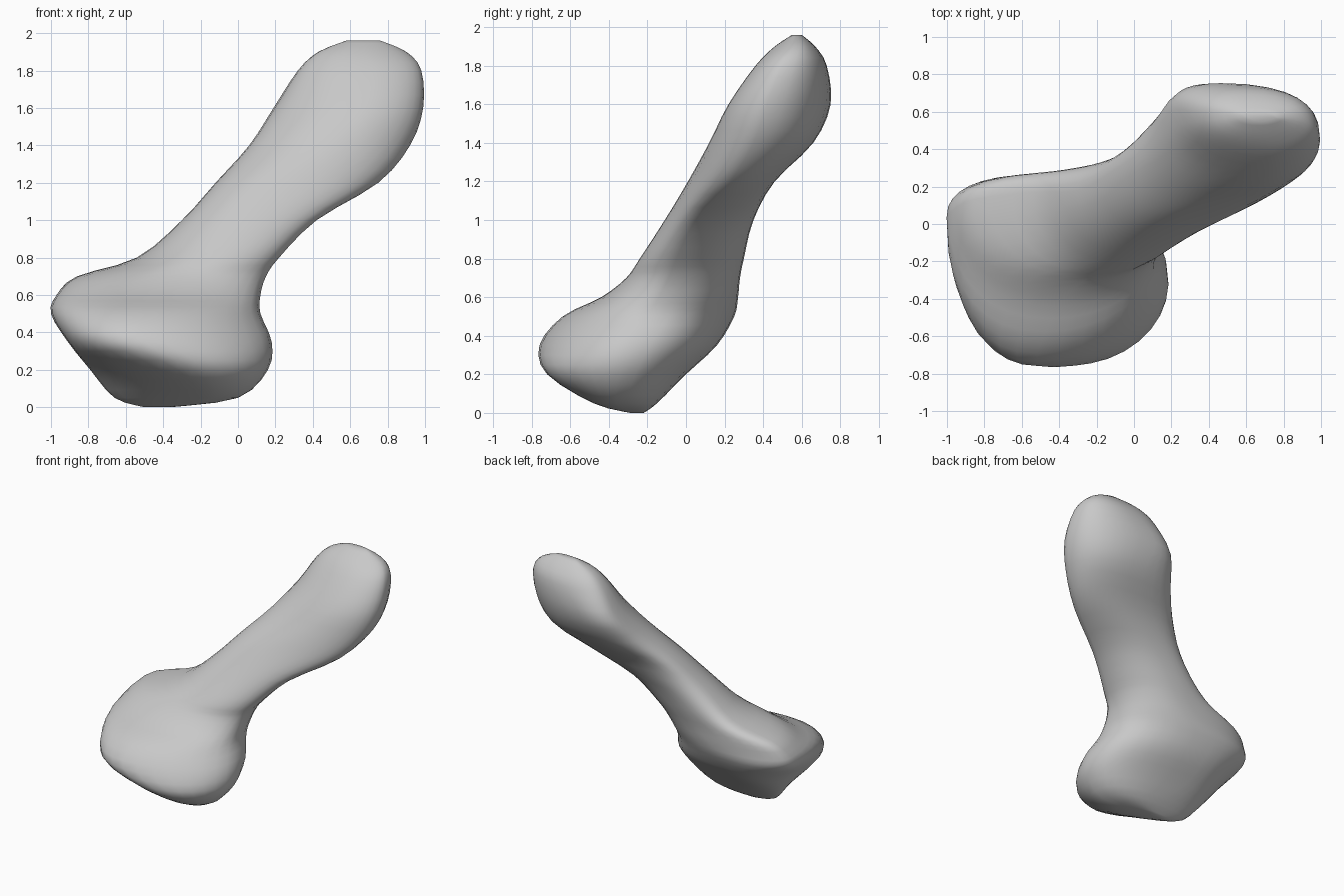
import bpy
import bmesh
import math
from mathutils import Vector

default_cube = bpy.data.objects.get("Cube")
if default_cube:
    bpy.data.objects.remove(default_cube, do_unlink=True)

QUADRANT_STEPS = 8
RINGS_BETWEEN = 3

# Cross-sections in hundredths: height, then the x, y of the
# left-hand, front, right-hand and rear extremes of each section
SECTIONS = [
    (0, -50, -24, -40, -29, -36, -25, -42, -22),
    (5, -66, -22, -16, -48, 0, -36, -36, -15),
    (20, -79, -18, -24, -72, 16, -35, -50, 0),
    (35, -91, -22, -50, -76, 18, -30, -54, 16),
    (50, -100, 0, -50, -64, 12, -20, -56, 25),
    (60, -97, 7, -40, -44, 12, -14, -42, 27),
    (70, -86, 13, -28, -31, 15, -9, -30, 28),
    (80, -54, 17, -12, -24, 22, -5, -22, 30),
    (100, -30, 18, 3, -11, 42, 5, -2, 35),
    (120, -12, 28, 20, 1, 75, 23, 32, 46),
    (140, 6, 41, 48, 12, 92, 35, 45, 66),
    (160, 19, 60, 67, 22, 99, 42, 42, 75),
    (180, 32, 60, 72, 36, 98, 50, 58, 73),
    (190, 43, 59, 68, 46, 90, 56, 62, 67),
    (196, 58, 58, 67, 55, 76, 57, 66, 60),
]


def smooth_step_between(a, b, c, d, t):
    """Catmull-Rom value between b and c."""
    return b + 0.5 * t * (c - a + t * (2 * a - 5 * b + 4 * c - d
                                      + t * (3 * (b - c) + d - a)))


def blended_sections(sections):
    last = len(sections) - 1
    for i in range(last):
        keys = [sections[max(0, min(last, i + k))] for k in (-1, 0, 1, 2)]
        for step in range(RINGS_BETWEEN):
            t = step / RINGS_BETWEEN
            yield [smooth_step_between(*values, t) for values in zip(*keys)]
    yield sections[last]


def section_ring(section):
    """Join the four extremes with quarter curves; low powers are fuller."""
    z, lx, ly, fx, fy, rx, ry, bx, by = [v / 100 for v in section]
    left, front, right, rear = (Vector((x, y, z)) for x, y in
                                ((lx, ly), (fx, fy), (rx, ry), (bx, by)))
    # The foot is hollowed under its front rim
    undercut = max(0.88, 1.6 - 2.2 * z)
    quarters = (
        (left, front, Vector((fx, ly, z)), undercut),
        (front, right, Vector((fx, ry, z)), 1.05),
        (right, rear, Vector((bx, ry, z)), 0.85),
        (rear, left, Vector((bx, ly, z)), 0.85),
    )
    ring = []
    for start, end, centre, power in quarters:
        for step in range(QUADRANT_STEPS):
            angle = math.pi / 2 * step / QUADRANT_STEPS
            ring.append(centre + (start - centre) * math.cos(angle) ** power
                        + (end - centre) * math.sin(angle) ** power)
    return ring


# Material
grey = bpy.data.materials.new("bone_grey")
grey.use_nodes = True
colour = (0.58, 0.58, 0.58, 1)
grey.diffuse_color = colour
for node in grey.node_tree.nodes:
    if node.type == "BSDF_PRINCIPLED":
        node.inputs["Base Color"].default_value = colour

# Bone: loft the flared foot, narrow shaft and flattened head
bm = bmesh.new()
rings = [[bm.verts.new(point) for point in section_ring(section)]
         for section in blended_sections(SECTIONS)]
for lower, upper in zip(rings, rings[1:]):
    count = len(lower)
    for i in range(count):
        j = (i + 1) % count
        bm.faces.new((lower[i], lower[j], upper[j], upper[i]))
bm.faces.new(list(reversed(rings[0])))
bm.faces.new(rings[-1])
bmesh.ops.recalc_face_normals(bm, faces=bm.faces)

mesh = bpy.data.meshes.new("bone")
bm.to_mesh(mesh)
bm.free()
mesh.materials.append(grey)
bone = bpy.data.objects.new("bone", mesh)
bpy.context.collection.objects.link(bone)

# Soft surface with crisp rims
bpy.ops.object.select_all(action="DESELECT")
bone.select_set(True)
bpy.context.view_layer.objects.active = bone
bpy.ops.object.shade_smooth_by_angle(angle=math.radians(40))
